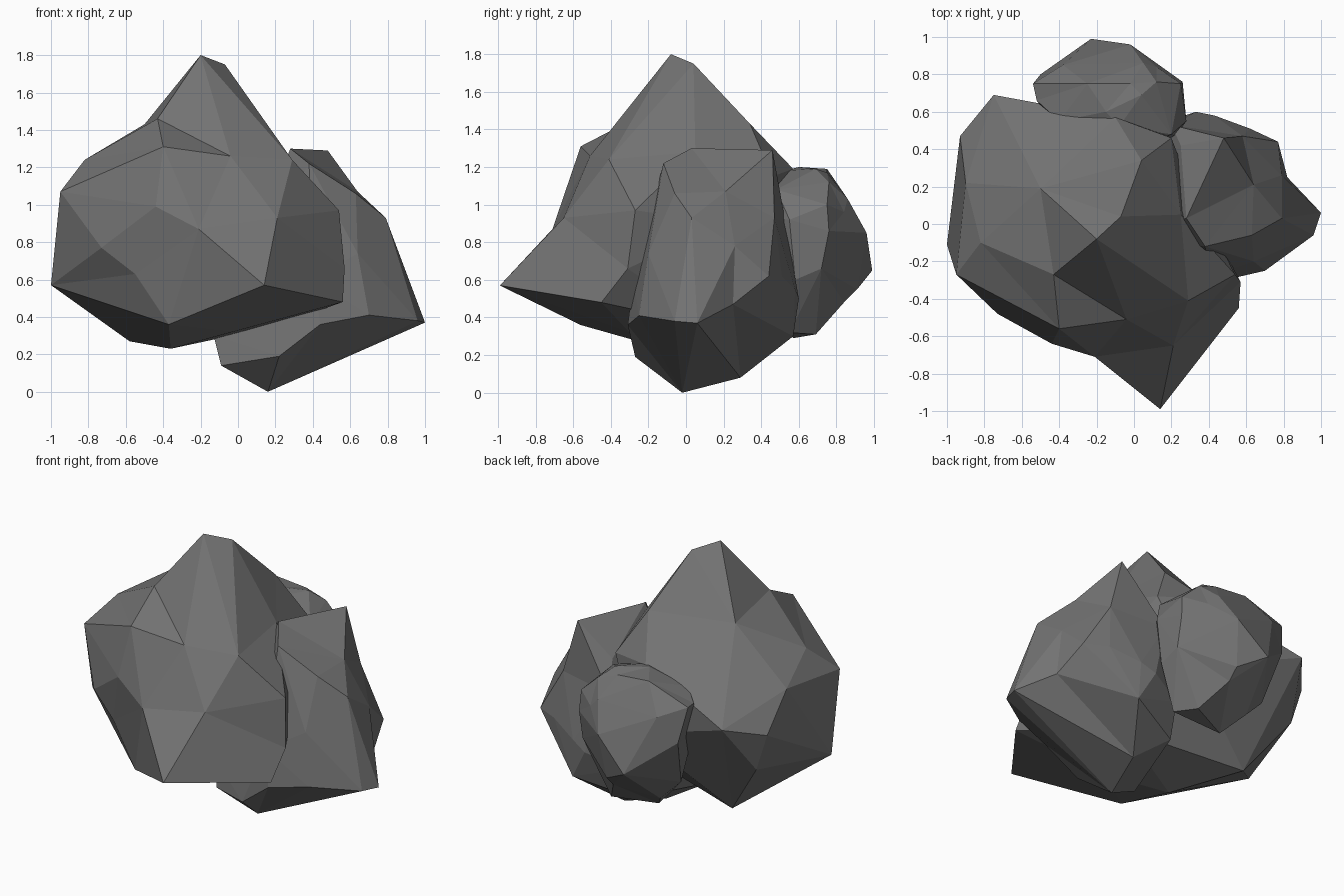
import bpy, bmesh
from mathutils import Vector

# Dark stone
stone = bpy.data.materials.new("dark_stone")
stone.diffuse_color = (.17, .17, .17, 1)


def boulder(name, centre, corners):
    """Faceted stone: skin the corners on a near-sphere, then restore them,
    so shallow dents survive."""
    centre = Vector(centre)
    bm = bmesh.new()
    home = {}
    for c in corners:
        d = Vector(c) - centre
        v = bm.verts.new(d.normalized() * d.length ** .1)
        home[v] = Vector(c)
    bmesh.ops.convex_hull(bm, input=bm.verts[:])
    loose = [v for v in bm.verts if not v.link_faces]
    for v in bm.verts:
        v.co = home[v]
    bmesh.ops.delete(bm, geom=loose, context='VERTS')
    bmesh.ops.recalc_face_normals(bm, faces=bm.faces[:])
    mesh = bpy.data.meshes.new(name)
    bm.to_mesh(mesh)
    bm.free()
    mesh.materials.append(stone)
    obj = bpy.data.objects.new(name, mesh)
    bpy.context.collection.objects.link(obj)
    return obj


# Large pointed boulder, left and front
boulder("large_boulder", (-.2, -.05, .85), [
    (-.20, -.08, 1.80), (-.07, .04, 1.75),                        # peak
    (-.43, -.27, 1.46), (-.50, .19, 1.43), (-.40, -.56, 1.31),
    (-.04, -.51, 1.26), (.25, .05, 1.28), (.29, -.41, 1.24),
    (.04, .34, 1.43), (-.10, .57, 1.19), (.20, .46, 1.15),        # shoulders
    (-.82, -.10, 1.24), (-.95, -.27, 1.07), (-.90, .22, 1.11),
    (-1.0, -.11, .57), (-.93, .47, .90), (-.85, .47, .65),
    (-.75, .69, .97),                                             # left side
    (-.73, -.48, .77), (-.44, -.64, .99), (-.21, -.71, .87),
    (.21, -.65, .93), (.14, -.99, .57), (.56, -.45, .48),
    (.57, -.31, .66), (.54, -.27, .97), (-.55, -.53, .63),        # front
    (-.37, -.56, .36), (-.58, .34, .27),
    (-.36, -.10, .23), (-.03, -.30, .32), (.20, .15, .35),        # underside
    (.30, .20, .90), (0, .55, .70),                               # hidden back
])

# Right boulder, reaching the ground
boulder("right_boulder", (.35, .12, .6), [
    (.28, .03, 1.30), (.48, .46, 1.29), (.38, -.12, 1.22),
    (.25, .42, 1.08),                                             # top
    (.63, -.06, 1.06), (.79, .03, .93), (.64, -.20, .74),
    (.64, .21, 1.07), (.58, .47, .93), (.79, .26, .78),
    (.77, .44, .62), (.82, .25, .47),                             # outer side
    (1.0, .06, .37), (.96, -.06, .38), (.70, -.25, .41),
    (.44, -.31, .36), (.40, -.28, .60),                           # tip and front
    (.62, .51, .62), (.43, .58, .55), (.33, .60, .50),
    (.44, .57, .30), (.10, .52, .42), (.20, .53, .90),            # back
    (.16, -.02, 0), (.25, .29, .08), (.22, -.27, .19),
    (-.09, -.10, .14), (-.13, -.05, .30), (.08, .44, .20),        # underside
])

# Small boulder at the back
boulder("back_boulder", (-.1, .65, .75), [
    (-.08, .52, 1.18), (-.02, .75, 1.17), (-.25, .75, 1.19),
    (.04, .69, 1.19), (.12, .76, 1.12), (-.15, .60, 1.20),
    (-.54, .75, 1.09), (-.52, .66, 1.08), (-.40, .55, 1.12),      # top
    (.05, .86, 1.03), (.12, .84, .96), (.25, .75, 1.0),
    (.26, .76, .86), (.28, .55, .92), (.22, .47, .92),
    (.20, .48, 1.08), (.26, .72, .66), (.27, .58, .60),           # right side
    (-.23, .99, .65), (-.02, .96, .85), (-.05, .91, .55),
    (-.38, .85, 1.02), (-.50, .80, .86), (-.44, .68, .54),        # back
    (.07, .69, .31), (-.20, .57, .29), (.15, .55, .32),
    (-.30, .70, .40), (-.05, .84, .48),                           # underside
    (.10, .38, .75), (-.35, .42, .75), (-.1, .36, 1.05),          # buried side
])
